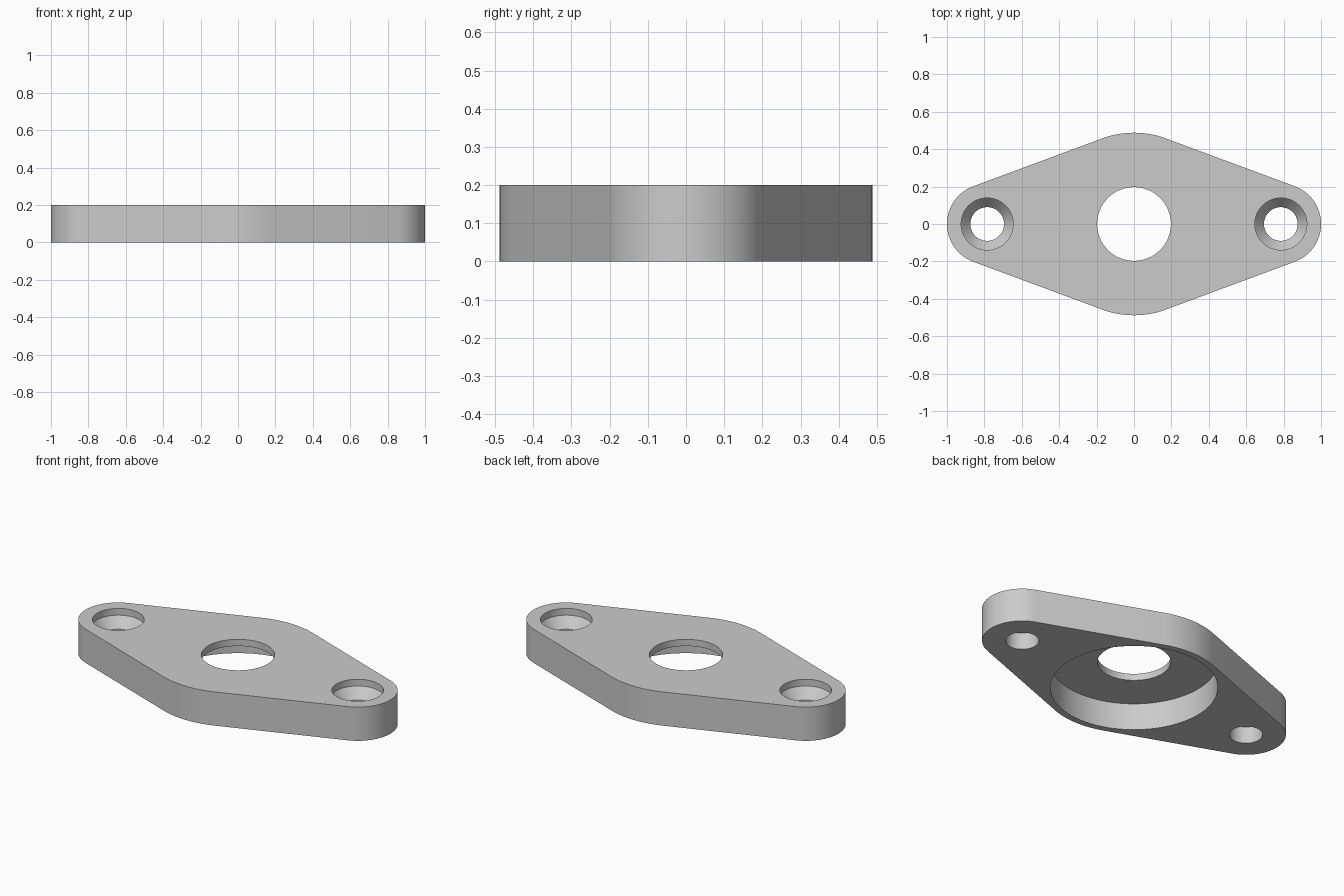
import bpy
import bmesh
from math import asin, cos, pi, sin, tau, radians

HEIGHT = 0.2
MID_R, END_R = 0.488, 0.215
END_X = 1 - END_R

if "Cube" in bpy.data.objects:
    bpy.data.objects.remove(bpy.data.objects["Cube"])

steel = bpy.data.materials.new("plain grey")
steel.use_nodes = True
grey = (0.6, 0.6, 0.6, 1)
steel.diffuse_color = grey
steel.node_tree.nodes["Principled BSDF"].inputs["Base Color"].default_value = grey


def make_object(name, bm):
    bmesh.ops.recalc_face_normals(bm, faces=bm.faces)
    mesh = bpy.data.meshes.new(name)
    bm.to_mesh(mesh)
    bm.free()
    mesh.materials.append(steel)
    obj = bpy.data.objects.new(name, mesh)
    bpy.context.collection.objects.link(obj)
    return obj


def arc(cx, radius, start, end, steps):
    return [(cx + radius * cos(start + (end - start) * i / steps),
             radius * sin(start + (end - start) * i / steps)) for i in range(steps + 1)]


def lathe(name, profile, x=0, steps=96):
    """Closed solid of revolution from (radius, z) points."""
    bm = bmesh.new()
    rings = [[bm.verts.new((x + r * cos(tau * i / steps), r * sin(tau * i / steps), z))
              for i in range(steps)] for r, z in profile]
    for low, high in zip(rings, rings[1:]):
        for i in range(steps):
            j = (i + 1) % steps
            bm.faces.new((low[i], low[j], high[j], high[i]))
    bm.faces.new(rings[0])
    bm.faces.new(rings[-1])
    return make_object(name, bm)


# Flange plate: tangent lines join a large middle arc and two small end arcs
tilt = asin((MID_R - END_R) / END_X)
a = pi / 2 - tilt
outline = (arc(END_X, END_R, -a, a, 40) + arc(0, MID_R, a, pi - a, 24)
           + arc(-END_X, END_R, pi - a, pi + a, 40) + arc(0, MID_R, pi + a, tau - a, 24))
bm = bmesh.new()
base = bm.faces.new([bm.verts.new((x, y, 0)) for x, y in outline])
extruded = bmesh.ops.extrude_face_region(bm, geom=[base], use_keep_orig=True)
top_verts = [v for v in extruded["geom"] if isinstance(v, bmesh.types.BMVert)]
bmesh.ops.translate(bm, verts=top_verts, vec=(0, 0, HEIGHT))
plate = make_object("flange_plate", bm)

# Centre bore with wide recess underneath, and two countersunk screw holes
bore = [(0.45, -0.1), (0.45, 0.16), (0.197, 0.16), (0.197, 0.3)]
screw = [(0.09, -0.1), (0.09, 0.1), (0.139, 0.16), (0.139, 0.3)]
cutters = [lathe("bore_cutter", bore),
           lathe("left_screw_cutter", screw, END_X),
           lathe("right_screw_cutter", screw, -END_X)]

bpy.ops.object.select_all(action="DESELECT")
plate.select_set(True)
bpy.context.view_layer.objects.active = plate
for cutter in cutters:
    cutter.hide_render = True
    cut = plate.modifiers.new(cutter.name, "BOOLEAN")
    cut.operation = "DIFFERENCE"
    cut.solver = "EXACT"
    cut.object = cutter
    bpy.ops.object.modifier_apply(modifier=cut.name)
    bpy.data.objects.remove(cutter)

bpy.ops.object.shade_smooth_by_angle(angle=radians(30))
